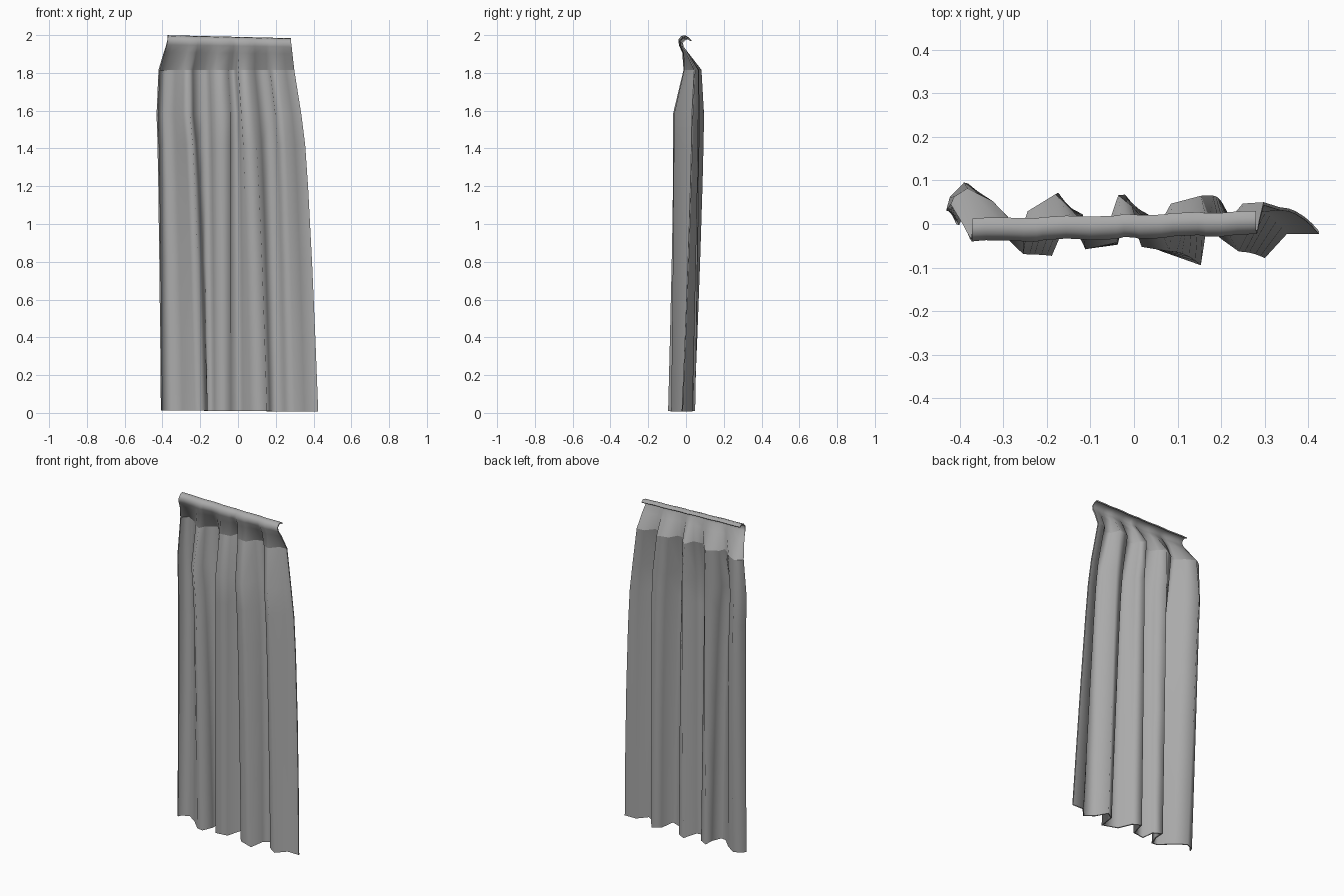
import bpy
import bmesh

if "Cube" in bpy.data.objects:
    bpy.data.objects.remove(bpy.data.objects["Cube"])

# Fabric colour
fabric = bpy.data.materials.new("grey fabric")
fabric.use_nodes = True
grey = (0.4, 0.4, 0.4, 1)
fabric.diffuse_color = grey
fabric.node_tree.nodes["Principled BSDF"].inputs["Base Color"].default_value = grey

# Pleat outlines (x, y) at the hem and near the gathered top, matched point by point
hem = [(-.405, -.002), (-.395, .02), (-.35, .04), (-.29, 0), (-.225, -.065), (-.19, -.07),
       (-.165, -.01), (-.165, .045), (-.12, .02), (-.11, -.055), (-.04, -.045),
       (-.015, .045), (.03, .02), (.065, -.06), (.152, -.092), (.165, 0), (.21, .03),
       (.25, -.04), (.3, -.075), (.35, -.02), (.425, -.02)]
gather = [(-.428, .03), (-.42, .06), (-.39, .092), (-.33, .04), (-.29, -.03), (-.255, -.066),
          (-.24, 0), (-.175, .068), (-.14, .01), (-.11, -.055), (-.04, -.04),
          (-.02, .064), (.01, .02), (.02, -.05), (.08, -.06), (.11, .03), (.18, .062),
          (.2, -.03), (.24, -.06), (.285, .03), (.335, .035)]
GATHER_Z = 1.58
SEAM_Z = 1.815


def drape_row(z):
    """Blend from the gathered outline down to the hem outline."""
    drop = (GATHER_Z - z) / GATHER_Z
    shift, swing = drop ** 0.65, drop ** 1.3
    return [(a[0] + (b[0] - a[0]) * shift, a[1] + (b[1] - a[1]) * swing,
             z - 0.008 * shift * b[0]) for a, b in zip(gather, hem)]


def header_row(left, right, depth, pleat, z):
    """Squeeze the gathered outline between two ends and flatten its pleats."""
    x0, x1 = gather[0][0], gather[-1][0]
    row = []
    for x, y in gather:
        u = (x - x0) / (x1 - x0)
        rise = (z - SEAM_Z) / (2 - SEAM_Z)
        row.append((left + (right - left) * u,
                    depth + pleat * y + 0.02 * rise * (u - 0.6),
                    z - 0.016 * u * rise))
    return row


# Drape from hem to gather, then the seam, then the rolled header
rows = [drape_row(z) for z in (0.01, 0.4, 0.8, 1.2, 1.42, GATHER_Z)]
seam = len(rows)
rows.append(header_row(-.418, .298, .027, .56, SEAM_Z))
for left, right, depth, pleat, z in ((-.39, .288, -.003, .15, 1.91),
                                     (-.378, .284, -.024, .07, 1.95),
                                     (-.373, .281, -.028, .04, 1.975),
                                     (-.372, .28, -.013, .03, 1.992),
                                     (-.372, .28, .005, .03, 1.996),
                                     (-.372, .28, .02, .03, 1.985)):
    rows.append(header_row(left, right, depth, pleat, z))

bm = bmesh.new()
grid = [[bm.verts.new(p) for p in row] for row in rows]
for low, high in zip(grid, grid[1:]):
    for i in range(len(low) - 1):
        face = bm.faces.new((low[i], low[i + 1], high[i + 1], high[i]))
        face.smooth = True
# Stitched seam and cut borders stay crisp
for a, b in zip(grid[seam], grid[seam][1:]):
    bm.edges.get((a, b)).smooth = False
for edge in bm.edges:
    if edge.is_boundary:
        edge.smooth = False

mesh = bpy.data.meshes.new("curtain")
bm.to_mesh(mesh)
bm.free()
mesh.materials.append(fabric)
curtain = bpy.data.objects.new("curtain", mesh)
bpy.context.collection.objects.link(curtain)

# Cloth thickness
cloth = curtain.modifiers.new("cloth thickness", 'SOLIDIFY')
cloth.thickness = 0.007
cloth.offset = 0
